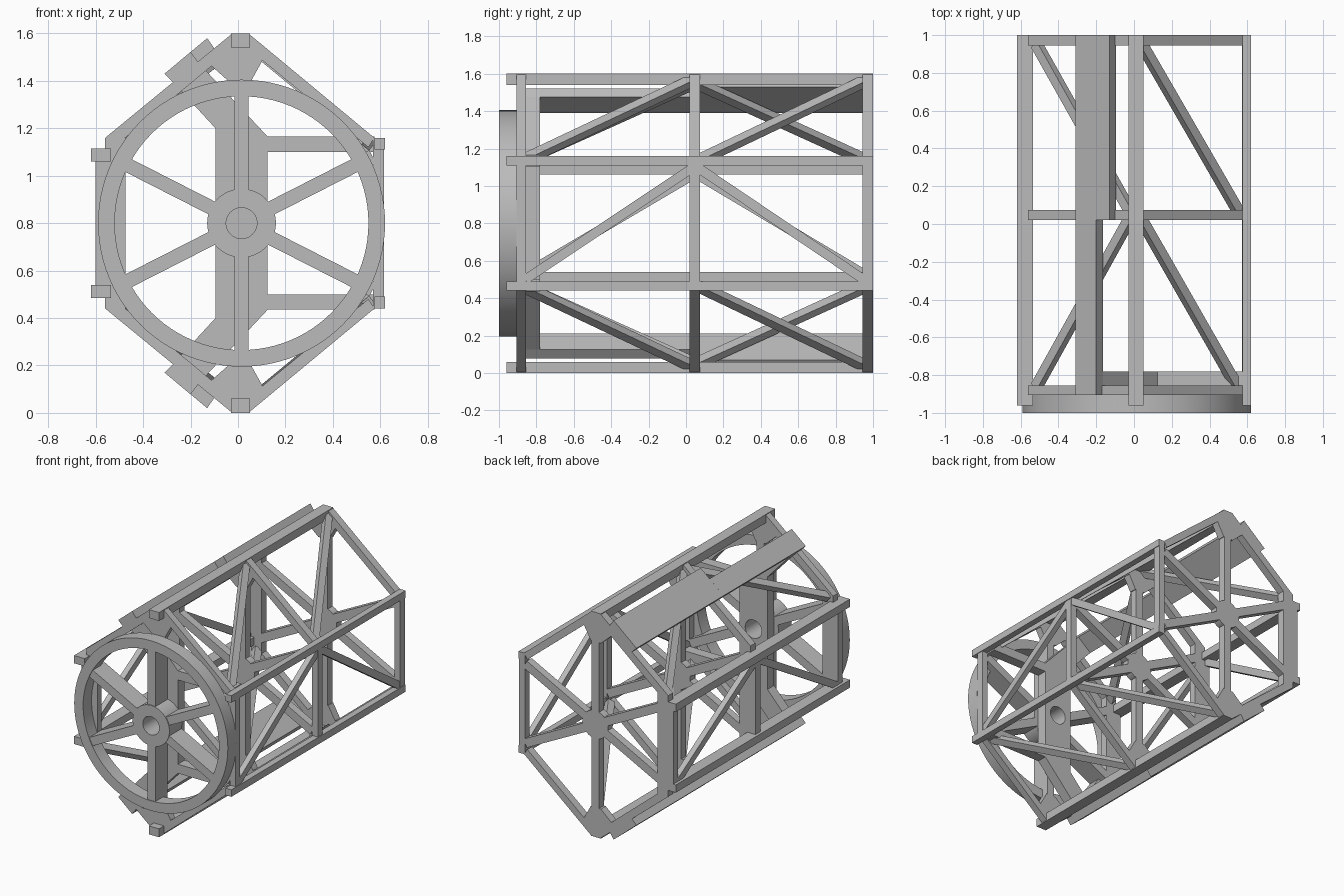
import bpy, bmesh, math
from mathutils import Vector, Matrix

if "Cube" in bpy.data.objects:
    bpy.data.objects.remove(bpy.data.objects["Cube"])

grey = bpy.data.materials.new("metal_grey")
grey.use_nodes = True
grey.diffuse_color = (0.5, 0.5, 0.5, 1)
grey.node_tree.nodes["Principled BSDF"].inputs["Base Color"].default_value = (0.5, 0.5, 0.5, 1)

MID = 0.8       # height of the frame axis
CX = 0.015      # sideways position of the wheel axis


def finish(bm, name):
    bmesh.ops.recalc_face_normals(bm, faces=bm.faces)
    mesh = bpy.data.meshes.new(name)
    bm.to_mesh(mesh)
    bm.free()
    mesh.materials.append(grey)
    ob = bpy.data.objects.new(name, mesh)
    bpy.context.collection.objects.link(ob)
    return ob


def prism(name, pts, y0, y1):
    """Extrude an x-z outline along y."""
    bm = bmesh.new()
    face = bm.faces.new([bm.verts.new((x, y0, z)) for x, z in pts])
    new = bmesh.ops.extrude_face_region(bm, geom=[face])["geom"]
    bmesh.ops.translate(bm, vec=(0, y1 - y0, 0),
                        verts=[v for v in new if isinstance(v, bmesh.types.BMVert)])
    return finish(bm, name)


def box(name, x0, x1, y0, y1, z0, z1):
    return prism(name, [(x0, z0), (x1, z0), (x1, z1), (x0, z1)], y0, y1)


def flip(pts):
    return [(x, 2 * MID - z) for x, z in pts]


def both(name, pts, y0, y1):
    """An outline and its copy mirrored top to bottom."""
    prism("upper_" + name, pts, y0, y1)
    prism("lower_" + name, flip(pts), y0, y1)


def bar(name, a, b, normal, width, depth):
    """Straight bar whose outer face lies on the line a-b, facing normal."""
    a, b, n = Vector(a), Vector(b), Vector(normal).normalized()
    d = (b - a).normalized()
    side = n.cross(d).normalized()
    rot = Matrix((d, side, n)).transposed().to_4x4()
    mat = Matrix.Translation((a + b) / 2 - n * depth / 2) @ rot
    bm = bmesh.new()
    bmesh.ops.create_cube(bm, size=1, matrix=mat @ Matrix.Diagonal(((b - a).length, width, depth, 1)))
    finish(bm, name)


def tube(name, r0, r1, y0, y1, n=96):
    """Flat-ended ring around the wheel axis."""
    bm = bmesh.new()
    prof = [(r0, y0), (r1, y0), (r1, y1), (r0, y1)]
    vs = [bm.verts.new((CX + r, y, MID)) for r, y in prof]
    es = [bm.edges.new((vs[i], vs[(i + 1) % 4])) for i in range(4)]
    bmesh.ops.spin(bm, geom=vs + es, cent=(CX, 0, MID), axis=(0, 1, 0),
                   angle=2 * math.pi, steps=n, use_merge=False)
    bmesh.ops.remove_doubles(bm, verts=bm.verts, dist=1e-5)
    ob = finish(bm, name)
    bpy.ops.object.select_all(action='DESELECT')
    ob.select_set(True)
    bpy.context.view_layer.objects.active = ob
    bpy.ops.object.shade_smooth_by_angle(angle=math.radians(30))


def spokes(name, r0, ends, y0, y1, width=0.06):
    """Six radial spokes; ends are the lengths of vertical, left and right ones."""
    tilt = math.radians(27)
    for ang, r1 in ((math.pi / 2, ends[0]), (math.pi - tilt, ends[1]), (tilt, ends[2])):
        for s in (1, -1):
            c, q = math.cos(ang), s * math.sin(ang)
            pts = [(CX + c * r - q * w, MID + q * r + c * w)
                   for r, w in ((r0, -width / 2), (r1, -width / 2), (r1, width / 2), (r0, width / 2))]
            prism(name, pts, y0, y1)


# Six long rails
for name, x0, x1, z0, z1 in (("centre_rail", -0.03, 0.05, 1.54, 1.6),
                             ("left_rail", 0.575, 0.62, 1.11, 1.16),
                             ("right_rail", -0.62, -0.535, 1.06, 1.115)):
    both(name, [(x0, z0), (x1, z0), (x1, z1), (x0, z1)], -0.96, 1)

# Three hexagonal frames with inner spokes
for name, y0, y1 in (("front", -0.905, -0.855), ("middle", 0.02, 0.075), ("back", 0.945, 1)):
    both(name + "_left_slope", [(0.05, 1.595), (0.05, 1.53), (0.55, 1.12), (0.575, 1.16)], y0, y1)
    both(name + "_right_slope", [(-0.03, 1.595), (-0.03, 1.53), (-0.5, 1.14), (-0.56, 1.16)], y0, y1)
    both(name + "_gusset", [(-0.03, 1.595), (-0.14, 1.5), (-0.12, 1.47), (-0.03, 1.39),
                            (0.05, 1.39), (0.1, 1.48), (0.12, 1.53), (0.05, 1.595)], y0, y1)
    box(name + "_left_post", 0.57, 0.615, y0, y1, 0.44, 1.16)
    box(name + "_right_post", -0.56, -0.475, y0, y1, 0.44, 1.16)
    box(name + "_right_outer_post", -0.6, -0.56, y0, y1, 0.5, 1.1)
    front = name == "front"
    spokes(name + "_spoke", 0.13 if front else 0.0, (0.72, 0.58, 0.62), y0, y1)
    tube(name + "_hub", 0.065 if front else 0.001, 0.145 if front else 0.1, y0, y1, 48)

# Diagonal braces on the six sides
for y_mid, y_end in ((0.04, -0.86), (0.06, 0.95)):
    bar("left_wall_brace", (0.612, y_mid, 1.1), (0.612, y_end, 0.5), (1, 0, 0), 0.05, 0.04)
    bar("right_wall_brace", (-0.6, y_mid, 1.06), (-0.6, y_end, 0.53), (-1, 0, 0), 0.05, 0.04)
    for s in (1, -1):
        bar("right_slope_brace", (-0.03, y_mid, MID + s * 0.765), (-0.53, y_end, MID + s * 0.36),
            (-0.63, 0, s * 0.77), 0.05, 0.045)
for y_top, y_low in ((0.03, -0.87), (0.96, 0.07)):
    for s in (1, -1):
        bar("left_slope_brace", (0.05, y_top, MID + s * 0.78), (0.565, y_low, MID + s * 0.355),
            (0.63, 0, s * 0.77), 0.05, 0.045)

# Planks lying on the right-hand slopes
both("front_plank", [(-0.31, 1.43), (-0.27, 1.39), (-0.165, 1.475), (-0.2, 1.522)], -0.905, 0.02)
both("rear_plank", [(-0.31, 1.43), (-0.27, 1.39), (-0.095, 1.53), (-0.13, 1.58)], 0.02, 1)

# Bearing board behind the front frame, with side arms and bent ends
arc = [(CX - 0.065 * math.cos(math.pi * i / 24), MID + 0.065 * math.sin(math.pi * i / 24))
       for i in range(25)]
both("bearing_board", [(0.125, MID), (0.125, 1.1), (0.575, 1.1), (0.575, 1.165), (0.125, 1.165),
                       (-0.165, 1.475), (-0.27, 1.39), (-0.095, 1.2), (-0.095, MID)] + arc,
     -0.855, -0.78)

# Front wheel
tube("wheel_rim", 0.535, 0.605, -1, -0.905)
tube("wheel_hub", 0.065, 0.145, -1, -0.905, 48)
spokes("wheel_spoke", 0.135, (0.545, 0.545, 0.545), -0.995, -0.905)
